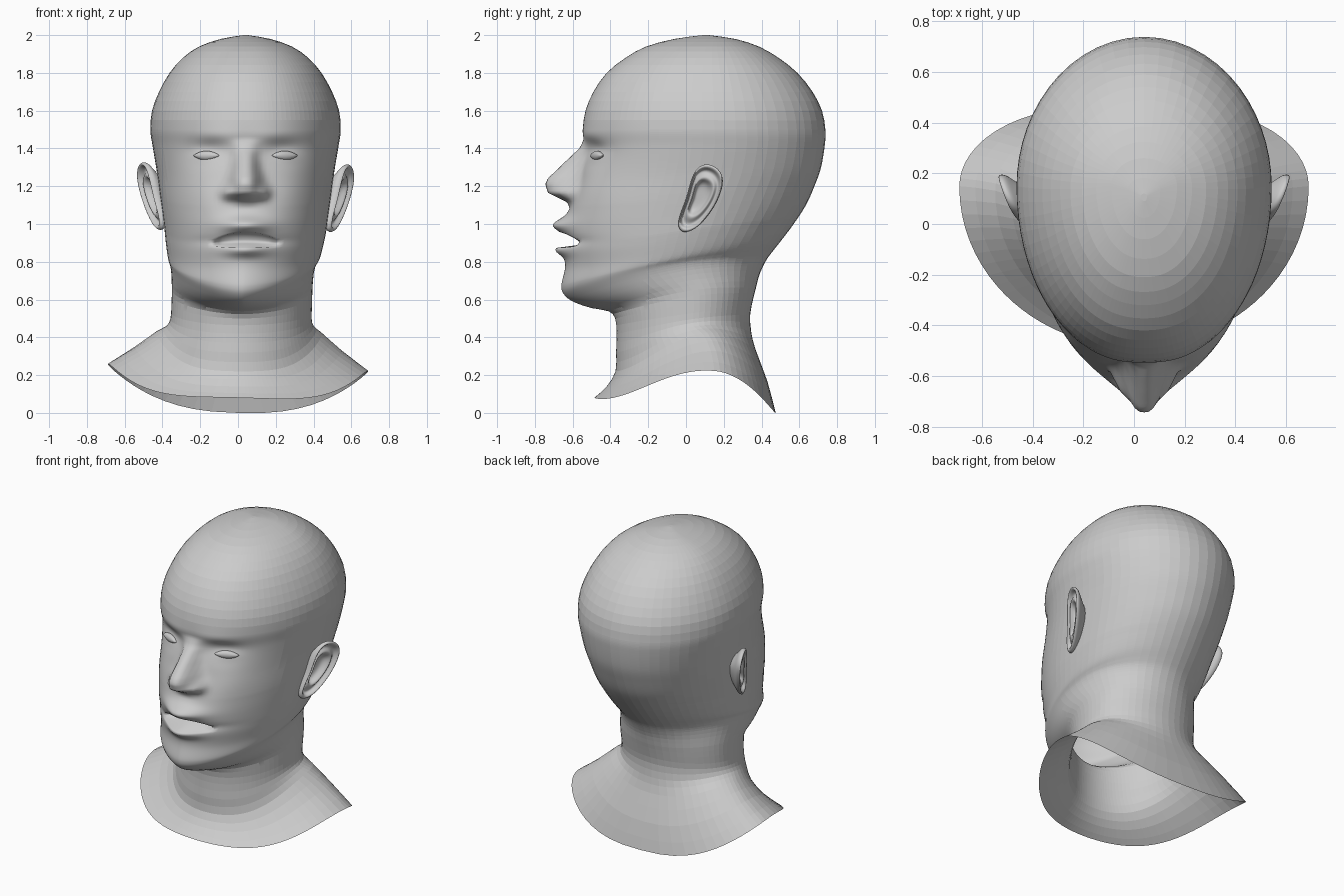
import bpy, bmesh
from math import sin, cos, pi, exp, radians
from mathutils import Vector
from mathutils.bvhtree import BVHTree

if "Cube" in bpy.data.objects:
    bpy.data.objects.remove(bpy.data.objects["Cube"])

CX = 0.04   # the head sits slightly off the collar's centre

# Rings from collar to crown: front z, front y, back z, back y, half width
RINGS = [
    (.08, -.485, .00, .475, .69), (.14, -.42, .17, .43, .55),
    (.22, -.373, .336, .368, .44), (.32, -.37, .43, .345, .39),
    (.42, -.367, .52, .34, .374), (.50, -.375, .60, .355, .372),
    (.538, -.41, .66, .37, .372), (.555, -.50, .72, .385, .374),
    (.585, -.59, .77, .405, .378), (.62, -.64, .81, .426, .385),
    (.67, -.66, .85, .455, .395), (.77, -.64, .92, .51, .41),
    (.87, -.643, 1.0, .57, .425), (1.0, -.638, 1.10, .635, .44),
    (1.12, -.605, 1.2, .68, .455), (1.25, -.565, 1.3, .715, .47),
    (1.4, -.538, 1.42, .735, .492), (1.5, -.546, 1.5, .738, .504),
    (1.6, -.532, 1.6, .72, .495), (1.7, -.49, 1.7, .67, .458),
    (1.8, -.42, 1.8, .59, .402), (1.88, -.32, 1.88, .49, .332),
    (1.94, -.21, 1.94, .385, .245), (1.98, -.06, 1.98, .26, .13),
    (2.0, .09, 2.0, .12, .012)]

# Nose: z, height above the face, half width
NOSE = [(1.085, 0, .07), (1.115, .022, .075), (1.135, .07, .08), (1.165, .14, .085),
        (1.21, .169, .08), (1.24, .165, .075), (1.30, .117, .062),
        (1.36, .066, .055), (1.40, .028, .06), (1.45, 0, .07)]

# Soft bumps on the face: x, z, x radius, z radius, forward height, mirrored
BUMPS = [
    (.098, 1.165, .03, .038, .045, True),     # nostril wings
    (.19, 1.385, .10, .06, -.036, True),      # eye sockets
    (.205, 1.36, .07, .035, .016, True),      # eyelids
    (.16, 1.465, .12, .04, .008, True),       # brows
    (.27, 1.20, .11, .10, .012, True),        # cheeks
    (0, .995, .12, .04, .065, False),         # upper lip
    (0, .865, .11, .035, .05, False),         # lower lip
    (0, .91, .20, .025, -.025, False)]        # mouth groove
MOUTH_Z, MOUTH_W = .90, .165


def clamp(t):
    return max(0, min(1, t))


def catmull(p, t):
    a, b, c, d = p
    return [.5 * (2 * q + (r - o) * t + (2 * o - 5 * q + 4 * r - s) * t * t
                  + (3 * q - o - 3 * r + s) * t ** 3) for o, q, r, s in zip(a, b, c, d)]


def face_offset(x, z):
    """Forward displacement of the face at a point measured from its centre line."""
    out = 0
    for (z0, h0, s0), (z1, h1, s1) in zip(NOSE, NOSE[1:]):
        if z0 <= z < z1:
            t = (z - z0) / (z1 - z0)
            out += (h0 + (h1 - h0) * t) * exp(-(abs(x) / (s0 + (s1 - s0) * t)) ** 3)
    for bx, bz, rx, rz, h, mirrored in BUMPS:
        u = (abs(x) - bx if mirrored else x) / rx
        out += h * exp(-u * u - ((z - bz) / rz) ** 2)
    return out


def open_mouth(x, ring_z):
    """Parts the lips along the mouth line; returns z shift and pocket depth."""
    arch = 1 - (x / MOUTH_W) ** 2
    if arch <= 0:
        return 0, 0
    d = ring_z - MOUTH_Z
    if abs(d) < .011:
        return (.012 + d) * arch, .13 * arch ** .5
    return (.045 if d > 0 else -.008) * arch * exp(-(d / .06) ** 2), 0


def ring_points(row, half=40):
    zf, yf, zb, yb, w = row
    collar = clamp(1 - zf / .3)
    lift = .26 * clamp(1 - zf / .45)
    jaw = .06 * exp(-((zf - .6) / .1) ** 2)   # jaw line rises from the chin
    cx = CX * clamp((zf - .1) / .8)
    yc = (yf + yb) / 2 + min(.05, (yb - yf) * .2) + .14 * collar
    level = clamp((zf - .65) / .2)
    # pointed jaw, squarer face and skull
    power = 1 + .25 * clamp((zf - .5) / .1) - .35 * clamp((zf - .6) / .5)
    pts = []
    for i in range(-half, half):
        u = abs(i) / half
        a = pi * (.35 * u + .65 * u * u)      # columns crowd towards the face
        s, c = clamp(sin(a)), cos(a)
        lx = (1 if i > 0 else -1) * w * s ** (power if c > 0 else 1 - .3 * collar)
        y = yc - c * ((yc - yf) if c > 0 else (yb - yc))
        t = (y - yf) / (yb - yf)
        t += level * (t * t * (3 - 2 * t) - t)
        z = zf + (zb - zf) * t + lift * s ** (4 if c > 0 else 2) - .036 * lx * collar
        z += jaw * s * s
        if c > .2 and .6 < z < 1.6:
            shift, pocket = open_mouth(lx, zf)
            z += shift
            y += pocket - face_offset(lx, z)
        pts.append((cx + lx, y, z))
    return pts


def finish(bm, name, smooth=False):
    bmesh.ops.recalc_face_normals(bm, faces=bm.faces)
    me = bpy.data.meshes.new(name)
    bm.to_mesh(me)
    ob = bpy.data.objects.new(name, me)
    bpy.context.collection.objects.link(ob)
    if smooth:
        for p in me.polygons:
            p.use_smooth = True
    return ob


def loft(bm, loops):
    rows = [[bm.verts.new(p) for p in lp] for lp in loops]
    for r0, r1 in zip(rows, rows[1:]):
        n = len(r0)
        for i in range(n):
            bm.faces.new((r0[i], r0[(i + 1) % n], r1[(i + 1) % n], r1[i]))
    return rows


# Head, neck and open collar as one skin
loops = []
for k in range(len(RINGS) - 1):
    quad = [RINGS[min(max(j, 0), len(RINGS) - 1)] for j in range(k - 1, k + 3)]
    z0, z1 = RINGS[k][0], RINGS[k + 1][0]
    step = .012 if .55 < z0 < 1.48 else .06
    n = max(2, round((z1 - z0) / step))
    loops += [ring_points(catmull(quad, j / n)) for j in range(n)]
loops.append(ring_points(RINGS[-1]))
bm = bmesh.new()
rows = loft(bm, loops)
bm.faces.new(rows[-1])
tree = BVHTree.FromBMesh(bm)
head = finish(bm, "head_and_neck")
bm.free()
# the finely divided face is smooth, the coarser skull and neck are faceted
for p in head.data.polygons:
    p.use_smooth = p.center.y < -.2 and .55 < p.center.z < 1.55

# Eyes: almond shapes set on the face
for side, name in ((1, "right_eye"), (-1, "left_eye")):
    x = CX + side * .207
    hit = tree.ray_cast(Vector((x, -2, 1.362)), Vector((0, 1, 0)))[0]
    bm = bmesh.new()
    bmesh.ops.create_uvsphere(bm, u_segments=20, v_segments=12, radius=1)
    for v in bm.verts:
        v.co.z *= max(.0, 1 - v.co.x ** 2) ** .4
        v.co = Vector((v.co.x * .076, v.co.y * .02, v.co.z * .025))
    eye = finish(bm, name, True)
    bm.free()
    eye.location = (x, hit.y + .004, 1.362)
    eye.rotation_euler = (0, 0, side * radians(24))

# Ears: outline (y, z) swept through a radial profile (scale, outward offset)
EAR = [(-.015, .952), (.05, .975), (.105, 1.03), (.155, 1.10), (.19, 1.18), (.2, 1.25),
       (.165, 1.305), (.10, 1.327), (.045, 1.29), (.018, 1.21), (.0, 1.13),
       (-.03, 1.06), (-.048, .99)]
PROFILE = [(.12, -.03), (.42, -.028), (.52, .008), (.62, .012), (.74, -.008), (.84, -.006),
           (.90, .02), (.98, .022), (1.02, .005), (.97, -.012), (.8, -.03), (.5, -.07)]
for side, name in ((1, "right_ear"), (-1, "left_ear")):
    loops = []
    for scale, out in PROFILE:
        lp = []
        for py, pz in EAR:
            y, z = .075 + (py - .075) * scale, 1.15 + (pz - 1.15) * scale
            x = .5 + .40 * (y - .08) + .12 * (z - 1.15) + out
            lp.append((CX + side * x, y, z + (.008 if side < 0 else -.003)))
        loops.append(lp)
    bm = bmesh.new()
    rows = loft(bm, loops)
    bm.faces.new(rows[0])
    ear = finish(bm, name, True)
    bm.free()
    ear.modifiers.new("smooth", 'SUBSURF').levels = 2
    ear.modifiers["smooth"].render_levels = 2
